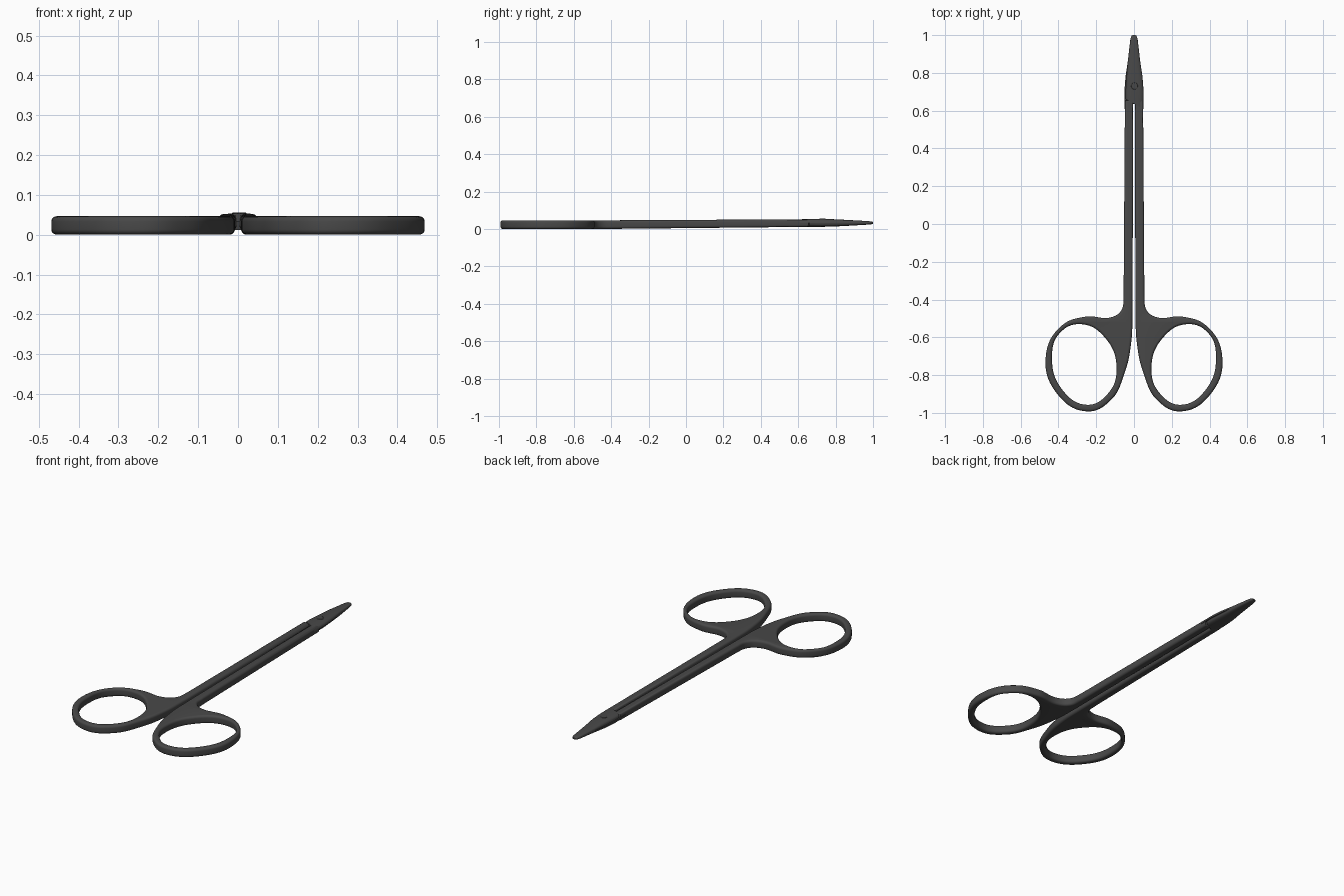
import bpy, bmesh, math

if "Cube" in bpy.data.objects:
    bpy.data.objects.remove(bpy.data.objects["Cube"])

dark = bpy.data.materials.new("dark_steel")
dark.diffuse_color = (0.065, 0.065, 0.065, 1)
dark.use_nodes = True
dark.node_tree.nodes["Principled BSDF"].inputs["Base Color"].default_value = dark.diffuse_color


def finish(ob, angle=35):
    ob.data.materials.clear()
    ob.data.materials.append(dark)
    bpy.ops.object.select_all(action='DESELECT')
    ob.select_set(True)
    bpy.context.view_layer.objects.active = ob
    bpy.ops.object.shade_smooth_by_angle(angle=math.radians(angle))


def add_spline(cu, pts, side):
    sp = cu.splines.new('BEZIER')
    sp.bezier_points.add(len(pts) - 1)
    sp.use_cyclic_u = True
    for bp, (x, y, kind) in zip(sp.bezier_points, pts):
        bp.co = (side * x, y, 0)
        bp.handle_left_type = bp.handle_right_type = 'AUTO' if kind == 's' else 'VECTOR'


# Outline of one half: shank, web and finger ring ('v' corner, 's' smooth)
OUTER = [(0.004, 0.655, 'v'), (0.048, 0.655, 'v'), (0.055, -0.38, 'v'),
         (0.066, -0.455, 's'), (0.115, -0.492, 's'), (0.26, -0.491, 's'),
         (0.385, -0.54, 's'), (0.467, -0.70, 's'), (0.41, -0.895, 's'),
         (0.25, -0.992, 's'), (0.125, -0.935, 's'), (0.05, -0.79, 's'),
         (0.014, -0.62, 's'), (0.008, -0.46, 'v')]
HOLE = [(0.285, -0.53, 's'), (0.395, -0.58, 's'), (0.434, -0.70, 's'),
        (0.385, -0.87, 's'), (0.25, -0.957, 's'), (0.14, -0.90, 's'),
        (0.092, -0.77, 's'), (0.155, -0.60, 's')]


def make_handle(name, side):
    cu = bpy.data.curves.new(name, 'CURVE')
    cu.dimensions = '2D'
    cu.fill_mode = 'BOTH'
    cu.resolution_u = 10
    cu.bevel_depth = 0.013
    cu.bevel_resolution = 4
    cu.offset = -0.013
    cu.extrude = 0.010
    add_spline(cu, OUTER, side)
    add_spline(cu, HOLE, side)
    ob = bpy.data.objects.new(name, cu)
    bpy.context.collection.objects.link(ob)
    bpy.ops.object.select_all(action='DESELECT')
    ob.select_set(True)
    bpy.context.view_layer.objects.active = ob
    bpy.ops.object.convert(target='MESH')
    ob = bpy.context.object
    bm = bmesh.new()
    bm.from_mesh(ob.data)
    bmesh.ops.remove_doubles(bm, verts=bm.verts, dist=1e-5)
    # The shank rises and thins slightly toward the pivot
    for v in bm.verts:
        t = max(0.0, (v.co.y + 0.45) / 1.1)
        v.co.z = v.co.z * (1 - 0.12 * t) + 0.0235 + 0.0085 * t
    bmesh.ops.recalc_face_normals(bm, faces=bm.faces)
    bm.to_mesh(ob.data)
    bm.free()
    finish(ob)


# Blade stations: y, half width, thickness above the meeting plane
STATIONS = [(0.635, 0.047, 0.021), (0.70, 0.048, 0.0215), (0.78, 0.042, 0.020),
            (0.86, 0.033, 0.016), (0.93, 0.025, 0.012), (0.98, 0.019, 0.009),
            (0.995, 0.014, 0.007), (1.0, 0.008, 0.004)]
PLANE = 0.033


def make_blade(name, side):
    bm = bmesh.new()
    rings = []
    n = 12
    for i, (y, w, h) in enumerate(STATIONS):
        ring = []
        for k in range(n + 1):
            a = math.pi * k / n
            c, s = math.cos(a), math.sin(a)
            x = w * math.copysign(abs(c) ** 0.75, c)
            z = h * max(s, 0.0) ** 0.6
            slant = -0.55 * x if i == 0 else 0.0
            ring.append(bm.verts.new((side * (x + 0.003 * (i < 3)), y + slant, PLANE + side * z)))
        rings.append(ring)
    for a, b in zip(rings, rings[1:]):
        for k in range(n + 1):
            j = (k + 1) % (n + 1)
            bm.faces.new((a[k], a[j], b[j], b[k]))
    bm.faces.new(rings[0])
    bm.faces.new(rings[-1])
    bmesh.ops.recalc_face_normals(bm, faces=bm.faces)
    me = bpy.data.meshes.new(name)
    bm.to_mesh(me)
    bm.free()
    ob = bpy.data.objects.new(name, me)
    bpy.context.collection.objects.link(ob)
    finish(ob)


for label, side in (("right", 1), ("left", -1)):
    make_handle(label + "_handle", side)
make_blade("upper_blade", 1)
make_blade("lower_blade", -1)

# Pivot screw
bpy.ops.mesh.primitive_cylinder_add(vertices=32, radius=0.018, depth=0.041,
                                    location=(0.003, 0.73, 0.0350))
screw = bpy.context.object
screw.name = "pivot_screw"
bev = screw.modifiers.new("bevel", 'BEVEL')
bev.width = 0.002
bev.segments = 2
finish(screw)
